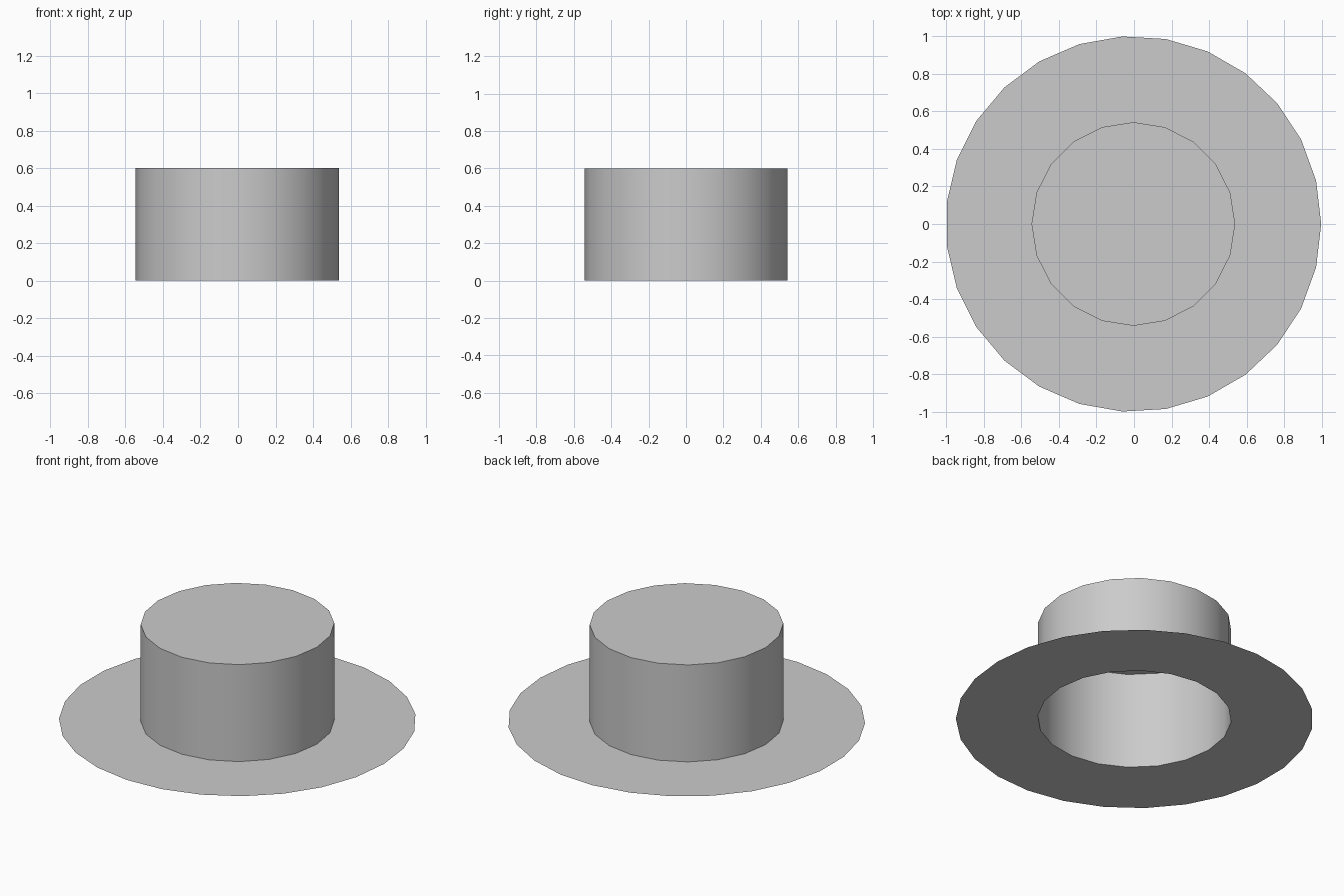
import bpy
import bmesh
import math

if "Cube" in bpy.data.objects:
    bpy.data.objects.remove(bpy.data.objects["Cube"], do_unlink=True)

CROWN_RADIUS, CROWN_SIDES, HEIGHT = 0.543, 20, 0.6
BRIM_RADIUS, BRIM_SIDES = 1.0017, 27
CENTRE_X = -0.0034  # odd-sided brim: shifts its bounds onto the origin

grey = bpy.data.materials.new("plain grey")
grey.use_nodes = True
colour = (0.6, 0.6, 0.6, 1)
grey.diffuse_color = colour
grey.node_tree.nodes["Principled BSDF"].inputs["Base Color"].default_value = colour


def ring(bm, radius, sides, z=0):
    """Closed loop of vertices, starting on +x."""
    steps = [math.tau * i / sides for i in range(sides)]
    return [bm.verts.new((radius * math.cos(a), radius * math.sin(a), z)) for a in steps]


def finish(bm, name):
    mesh = bpy.data.meshes.new(name)
    bm.to_mesh(mesh)
    bm.free()
    mesh.materials.append(grey)
    obj = bpy.data.objects.new(name, mesh)
    obj.location.x = CENTRE_X
    bpy.context.collection.objects.link(obj)
    return obj


# Crown: round wall with a flat lid, open underneath
bm = bmesh.new()
low = ring(bm, CROWN_RADIUS, CROWN_SIDES)
high = ring(bm, CROWN_RADIUS, CROWN_SIDES, HEIGHT)
for i in range(CROWN_SIDES):
    j = (i + 1) % CROWN_SIDES
    bm.faces.new((low[i], low[j], high[j], high[i]))
bm.faces.new(high)
crown = finish(bm, "crown")
bpy.ops.object.select_all(action="DESELECT")
crown.select_set(True)
bpy.context.view_layer.objects.active = crown
bpy.ops.object.shade_smooth_by_angle(angle=math.radians(30))

# Brim: flat sheet between the crown's foot and the outer edge
bm = bmesh.new()
for loop in (ring(bm, CROWN_RADIUS, CROWN_SIDES), ring(bm, BRIM_RADIUS, BRIM_SIDES)):
    for i, vert in enumerate(loop):
        bm.edges.new((vert, loop[(i + 1) % len(loop)]))
bmesh.ops.triangle_fill(bm, edges=bm.edges[:], use_beauty=True, normal=(0, 0, 1))
for face in bm.faces:
    face.normal_update()
    if face.normal.z < 0:
        face.normal_flip()
finish(bm, "brim")
